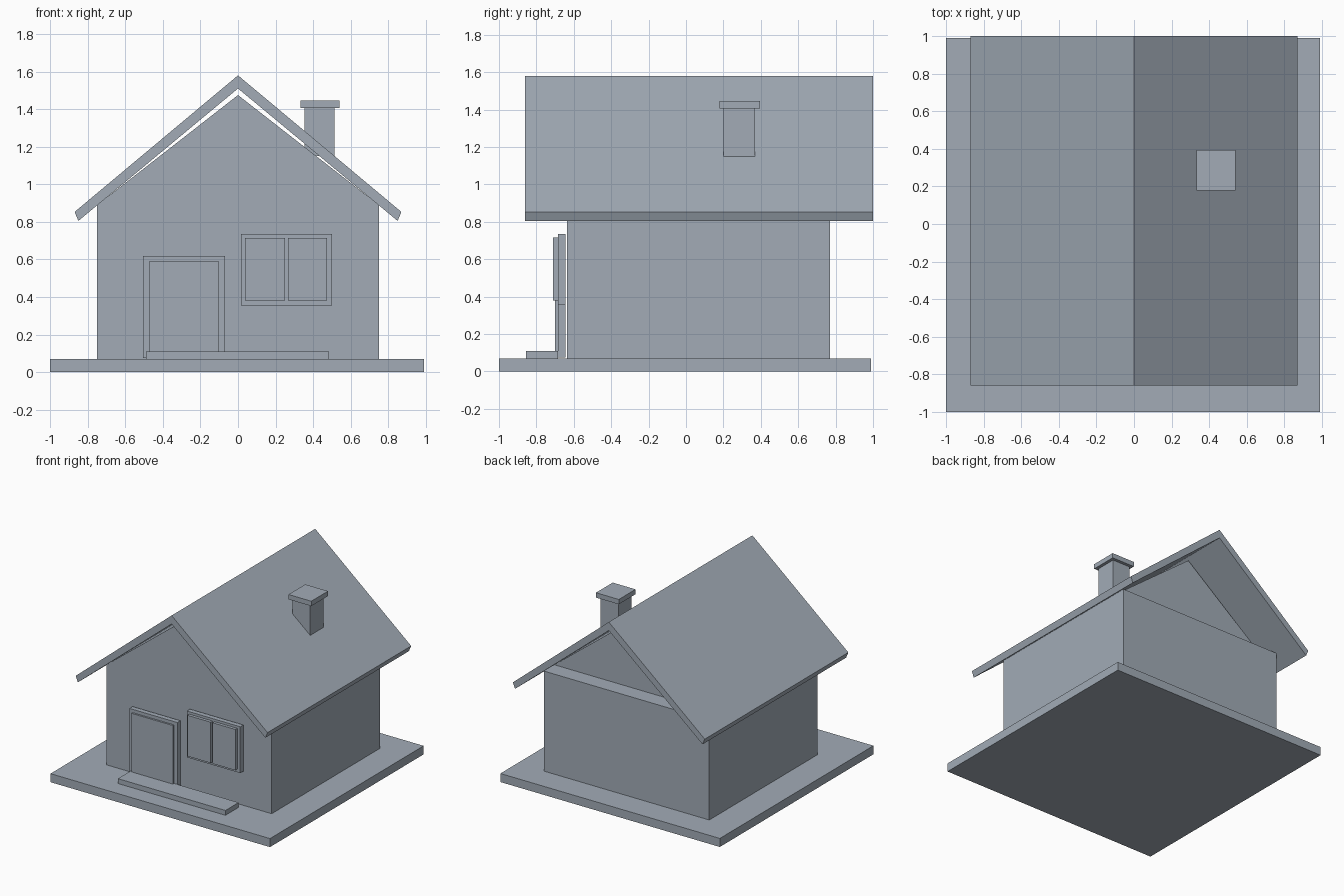
import bpy
import bmesh

# Remove the default cube
cube = bpy.data.objects.get("Cube")
if cube:
    bpy.data.objects.remove(cube, do_unlink=True)

# Single grey material
grey = bpy.data.materials.new("slate_grey")
grey.use_nodes = True
colour = (0.36, 0.41, 0.47, 1)
grey.diffuse_color = colour
grey.node_tree.nodes["Principled BSDF"].inputs["Base Color"].default_value = colour


def prism(name, profile, y0, y1):
    """Extrude an x-z profile from y0 to y1."""
    bm = bmesh.new()
    face = bm.faces.new([bm.verts.new((x, y0, z)) for x, z in profile])
    ext = bmesh.ops.extrude_face_region(bm, geom=[face])
    moved = [v for v in ext["geom"] if isinstance(v, bmesh.types.BMVert)]
    bmesh.ops.translate(bm, verts=moved, vec=(0, y1 - y0, 0))
    bmesh.ops.recalc_face_normals(bm, faces=bm.faces)
    mesh = bpy.data.meshes.new(name)
    bm.to_mesh(mesh)
    bm.free()
    mesh.materials.append(grey)
    obj = bpy.data.objects.new(name, mesh)
    bpy.context.collection.objects.link(obj)
    return obj


def box(name, x, y, z):
    """Box spanning the given x, y and z ranges."""
    return prism(name, [(x[0], z[0]), (x[1], z[0]), (x[1], z[1]), (x[0], z[1])], *y)


# Ground slab and house body
box("base_slab", (-1, 0.99), (-1, 0.99), (0, 0.07))
box("walls", (-0.75, 0.75), (-0.635, 0.77), (0.07, 0.89))
prism("gable", [(-0.75, 0.89), (0.75, 0.89), (0, 1.475)], -0.635, 0.635)

# Folded roof with square-cut eaves
right_half = [(0.85, 0.805), (0.87, 0.853)]
left_half = [(-x, z) for x, z in reversed(right_half)]
prism("roof", [(0, 1.51)] + right_half + [(0, 1.58)] + left_half, -0.86, 1.0)

# Chimney
box("chimney_stack", (0.355, 0.515), (0.20, 0.37), (1.15, 1.405))
box("chimney_cap", (0.333, 0.54), (0.178, 0.395), (1.405, 1.445))

# Door and doorstep
box("door_frame", (-0.505, -0.07), (-0.685, -0.645), (0.075, 0.617))
box("door_panel", (-0.475, -0.10), (-0.70, -0.685), (0.08, 0.59))
box("doorstep", (-0.49, 0.485), (-0.855, -0.685), (0.07, 0.11))

# Window
box("window_frame", (0.016, 0.50), (-0.685, -0.645), (0.355, 0.735))
for side, span in (("right", (0.037, 0.25)), ("left", (0.266, 0.473))):
    box("window_pane_" + side, span, (-0.71, -0.685), (0.38, 0.715))
